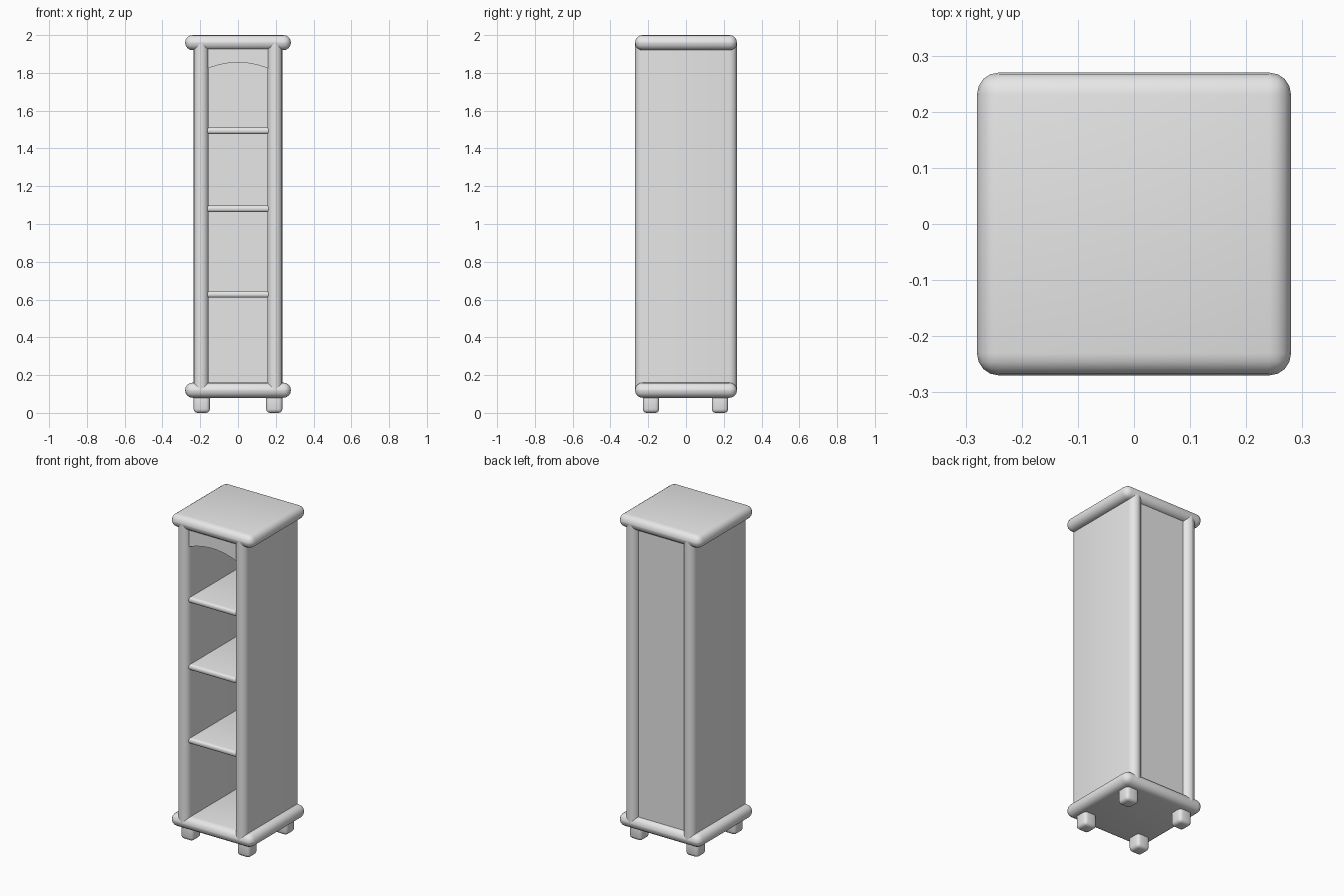
import bpy, bmesh, math
from mathutils import Vector

if "Cube" in bpy.data.objects:
    bpy.data.objects.remove(bpy.data.objects["Cube"])

grey = bpy.data.materials.new("plain_grey")
grey.use_nodes = True
grey.diffuse_color = (0.8, 0.8, 0.8, 1)
grey.node_tree.nodes["Principled BSDF"].inputs["Base Color"].default_value = (0.8, 0.8, 0.8, 1)


def finish(name, bm):
    """Turn a bmesh into a smooth-shaded object."""
    bmesh.ops.recalc_face_normals(bm, faces=bm.faces)
    mesh = bpy.data.meshes.new(name)
    bm.to_mesh(mesh)
    bm.free()
    mesh.materials.append(grey)
    obj = bpy.data.objects.new(name, mesh)
    bpy.context.collection.objects.link(obj)
    bpy.ops.object.select_all(action="DESELECT")
    obj.select_set(True)
    bpy.context.view_layer.objects.active = obj
    bpy.ops.object.shade_smooth_by_angle(angle=math.radians(40))
    return obj


def board(name, low, high, radius=0.0, axis=None, segments=4):
    """Box between two corners; rounds all edges, or only those along one axis."""
    low, high = Vector(low), Vector(high)
    bm = bmesh.new()
    bmesh.ops.create_cube(bm, size=1)
    for v in bm.verts:
        v.co = (low + high) / 2 + v.co * (high - low)
    if radius:
        edges = [e for e in bm.edges if axis is None
                 or abs((e.verts[0].co - e.verts[1].co)[axis]) > 1e-4]
        bmesh.ops.bevel(bm, geom=edges, offset=radius, segments=segments,
                        profile=0.5, affect="EDGES", clamp_overlap=True)
    return finish(name, bm)


# Top and base slabs with full round edges
for name, z in (("base_slab", 0.08), ("top_slab", 1.92)):
    board(name, (-0.28, -0.27, z), (0.28, 0.27, z + 0.08), 0.0395)

# Side panels, rounded front and back, and the feet beneath them
for side, s in (("left", 1), ("right", -1)):
    xs = sorted((s * 0.155, s * 0.235))
    board(side + "_panel", (xs[0], -0.27, 0.12), (xs[1], 0.27, 1.96), 0.0395, axis=2)
    for end, y in (("front", -0.185), ("back", 0.18)):
        fx = s * 0.192
        board(f"{end}_{side}_foot", (fx - 0.043, y - 0.043, 0),
              (fx + 0.043, y + 0.043, 0.11), 0.02, segments=3)

# Back panel
board("back_panel", (-0.17, 0.215, 0.13), (0.17, 0.24, 1.95))

# Shelves
for i, z in enumerate((0.61, 1.063, 1.476)):
    board(f"shelf_{i + 1}", (-0.17, -0.25, z), (0.17, 0.22, z + 0.035), 0.015, axis=0)

# Arched rail under the top
bm = bmesh.new()
steps = 16
outline = [(0.16, 1.94), (-0.16, 1.94)]
for i in range(steps + 1):
    t = 2 * i / steps - 1
    outline.append((0.16 * t, 1.855 - 0.032 * t * t))
face = bm.faces.new([bm.verts.new((x, -0.25, z)) for x, z in outline])
extruded = bmesh.ops.extrude_face_region(bm, geom=[face])["geom"]
bmesh.ops.translate(bm, vec=(0, 0.03, 0),
                    verts=[g for g in extruded if isinstance(g, bmesh.types.BMVert)])
finish("arched_rail", bm)
